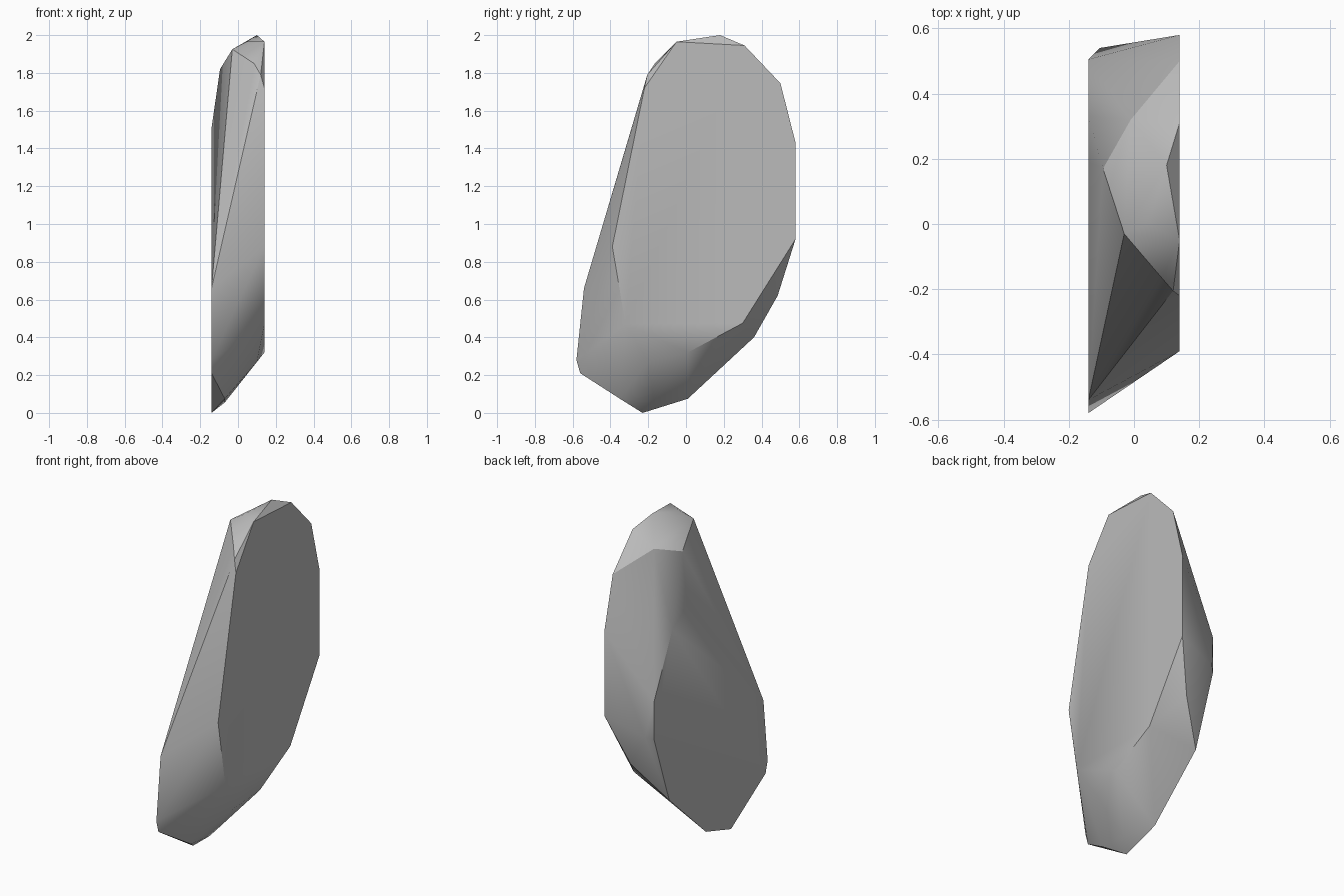
import bpy
import bmesh
from math import radians

# Remove only the default object
default_cube = bpy.data.objects.get("Cube")
if default_cube:
    bpy.data.objects.remove(default_cube, do_unlink=True)


def make_material(name, colour):
    material = bpy.data.materials.new(name)
    material.use_nodes = True
    material.diffuse_color = colour
    shader = material.node_tree.nodes["Principled BSDF"]
    shader.inputs["Base Color"].default_value = colour
    shader.inputs["Roughness"].default_value = 0.9
    return material


def add_outline(mesh, x, outline):
    """Place a (y, z) outline on the flat side of the slab at x."""
    for y, z in outline:
        mesh.verts.new((x, y, z))


HALF_THICKNESS = 0.14

# Flat cut face on the +x side, tall oval
left_outline = [
    (-.05, 1.965), (.31, 1.945), (.5, 1.745), (.58, 1.43), (.58, .92),
    (.3, .475), (.01, .32), (-.32, .47), (-.39, .88), (-.22, 1.72),
]

# Flat cut face on the -x side, wide at the foot and narrow at the top
right_outline = [
    (.19, 1.51), (.33, 1.42), (.505, 1.05), (.505, .82), (.36, .4),
    (.01, .075), (-.23, 0), (-.56, .21), (-.58, .28), (-.54, .66),
]

# Chipped corners between the two flat faces
crown_chips = [
    (.1, .18, 2), (.045, 0, 1.965), (-.03, -.03, 1.925),
    (-.01, .32, 1.87), (-.095, .17, 1.82), (.085, -.165, 1.85),
    (.12, -.205, 1.79),
]
back_chips = [(-.105, .54, .84), (.03, .485, .62)]
foot_chips = [(.1, -.2, .27), (-.07, -.35, .075), (-.07, -.17, .055)]

# Wrap the outlines and chips in one hull to form the stone
bm = bmesh.new()
add_outline(bm, HALF_THICKNESS, left_outline)
add_outline(bm, -HALF_THICKNESS, right_outline)
for corner in crown_chips + back_chips + foot_chips:
    bm.verts.new(corner)
hull = bmesh.ops.convex_hull(bm, input=bm.verts[:])
loose = [v for v in bm.verts if not v.link_faces]
bmesh.ops.delete(bm, geom=loose, context="VERTS")

# Merge the triangles of each flat face into one polygon
bmesh.ops.dissolve_limit(bm, angle_limit=radians(1),
                         verts=bm.verts[:], edges=bm.edges[:])
bmesh.ops.recalc_face_normals(bm, faces=bm.faces[:])

mesh = bpy.data.meshes.new("stone_slab")
bm.to_mesh(mesh)
bm.free()
mesh.materials.append(make_material("stone_grey", (.5, .5, .5, 1)))

slab = bpy.data.objects.new("stone_slab", mesh)
bpy.context.collection.objects.link(slab)

# Soften shallow facets while keeping the cut rims sharp
bpy.ops.object.select_all(action="DESELECT")
slab.select_set(True)
bpy.context.view_layer.objects.active = slab
bpy.ops.object.shade_smooth_by_angle(angle=radians(30))
